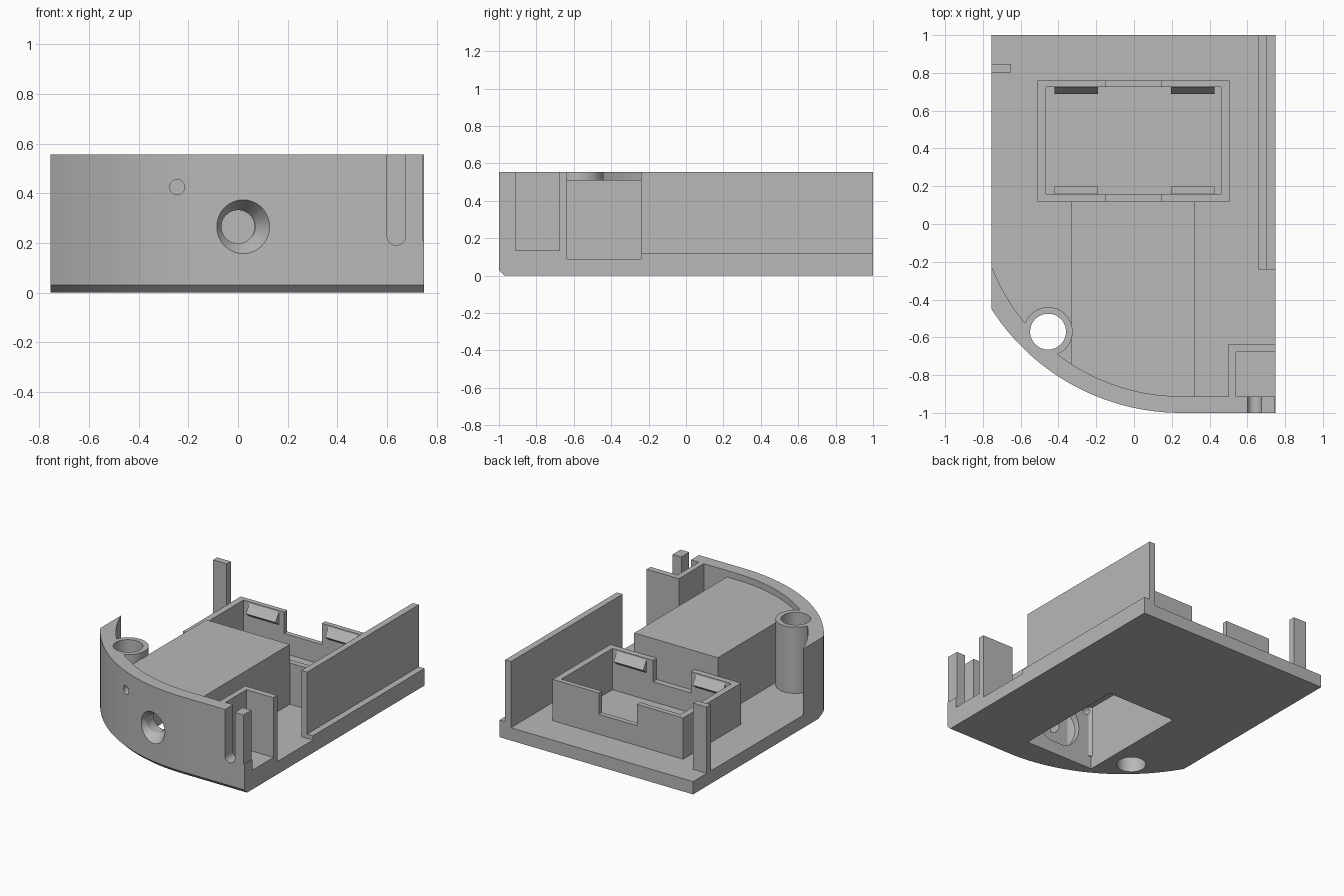
import bpy, bmesh, math
from mathutils import Matrix

cube = bpy.data.objects.get("Cube")
if cube:
    bpy.data.objects.remove(cube, do_unlink=True)

grey = bpy.data.materials.new("plain grey")
grey.use_nodes = True
grey.diffuse_color = (0.48, 0.48, 0.48, 1)
grey.node_tree.nodes["Principled BSDF"].inputs["Base Color"].default_value = (0.48, 0.48, 0.48, 1)

LEFT, RIGHT, FRONT, BACK = -0.755, 0.75, -1.0, 1.0
FLOOR, TOP = 0.09, 0.555
ARC_X = 0.25
helpers = []


def finish(name, bm):
    bmesh.ops.recalc_face_normals(bm, faces=bm.faces)
    mesh = bpy.data.meshes.new(name)
    bm.to_mesh(mesh)
    bm.free()
    mesh.materials.append(grey)
    obj = bpy.data.objects.new(name, mesh)
    bpy.context.collection.objects.link(obj)
    return obj


def loft(name, rings):
    """Skin a stack of equal-length rings and cap both ends."""
    bm = bmesh.new()
    loops = [[bm.verts.new(p) for p in ring] for ring in rings]
    n = len(loops[0])
    for a, b in zip(loops, loops[1:]):
        for i in range(n):
            j = (i + 1) % n
            bm.faces.new((a[i], a[j], b[j], b[i]))
    bm.faces.new(loops[0])
    bm.faces.new(loops[-1])
    return finish(name, bm)


def prism(name, outline, z0, z1):
    return loft(name, [[(x, y, z) for x, y in outline] for z in (z0, z1)])


def box(name, x0, x1, y0, y1, z0, z1):
    return prism(name, [(x0, y0), (x1, y0), (x1, y1), (x0, y1)], z0, z1)


def tube(name, centre, r_back, r_front, depth, along_y=True):
    """Cylinder or cone along y (or along z)."""
    bm = bmesh.new()
    turn = Matrix.Rotation(math.pi / 2, 4, 'X') if along_y else Matrix()
    bmesh.ops.create_cone(bm, cap_ends=True, segments=48, radius1=r_back, radius2=r_front,
                          depth=depth, matrix=Matrix.Translation(centre) @ turn)
    return finish(name, bm)


def helper(obj):
    obj.hide_render = True
    helpers.append(obj)
    return obj


def cut(obj, *cutters):
    for c in cutters:
        mod = obj.modifiers.new("cut", 'BOOLEAN')
        mod.operation, mod.solver, mod.object = 'DIFFERENCE', 'EXACT', c
    bpy.context.view_layer.update()
    done = obj.evaluated_get(bpy.context.evaluated_depsgraph_get())
    mesh = bpy.data.meshes.new_from_object(done)
    obj.modifiers.clear()
    obj.data = mesh


def arc(centre_y, radius, steps=40):
    """Points from the left side round to the straight front edge."""
    start = math.acos((LEFT - ARC_X) / radius)
    pts = []
    for i in range(steps + 1):
        a = start + (math.pi / 2 - start) * i / steps
        pts.append((ARC_X + radius * math.cos(a), centre_y - radius * math.sin(a)))
    return pts


OUT_Y, OUT_R = 0.193, 1.193
IN_Y, IN_R = 0.164, 1.076
INNER_FRONT = IN_Y - IN_R


def plate_outline(inset):
    return arc(OUT_Y, OUT_R - inset) + [(RIGHT, FRONT + inset), (RIGHT, BACK), (LEFT, BACK)]


# Cutters
cavity = helper(box("cavity_cutter", -0.29, 0.25, -0.78, 0.05, -0.1, 0.455))
screw = helper(tube("screw_cutter", (-0.455, -0.57, 0.3), 0.095, 0.095, 1, False))
bore = helper(tube("bore_cutter", (0, -0.85, 0.265), 0.067, 0.067, 0.4))
sink = helper(tube("countersink_cutter", (0.008, -0.96, 0.265), 0.062, 0.135, 0.12))
pocket = helper(tube("pocket_cutter", (0, -0.77, 0.265), 0.185, 0.185, 0.14))
pin = helper(tube("pin_hole_cutter", (-0.245, -0.85, 0.425), 0.03, 0.03, 0.5))
slot_profile = [(0.675, 0.7), (0.6, 0.7)]
for i in range(17):
    a = math.pi + math.pi * i / 16
    slot_profile.append((0.6375 + 0.0375 * math.cos(a), 0.228 + 0.0375 * math.sin(a)))
slot = helper(loft("slot_cutter", [[(x, y, z) for x, z in slot_profile] for y in (-1.1, -0.85)]))

# Base plate with chamfered front edge
base = loft("base_plate", [[(x, y, z) for x, y in plate_outline(inset)]
                           for inset, z in ((0.03, 0), (0, 0.03), (0, FLOOR))])
cut(base, cavity, screw)

# Curved front wall
wall_outline = arc(OUT_Y, OUT_R) + [(0.743, FRONT), (0.743, INNER_FRONT)] + arc(IN_Y, IN_R)[::-1]
wall = prism("front_wall", wall_outline, FLOOR, TOP)
cut(wall, screw, sink, bore, pin, slot)
box("front_corner_foot", 0.68, RIGHT, FRONT, INNER_FRONT, FLOOR, 0.21)

# Screw boss
boss = tube("screw_boss", (-0.455, -0.57, 0.32), 0.13, 0.13, 0.47, False)
cut(boss, screw)

# Hollow housing that follows the curved wall
xs = [-0.33 + 0.65 * i / 20 for i in range(21)]
front = [(x, IN_Y - math.sqrt(IN_R ** 2 - min(x - ARC_X, 0) ** 2) - 0.02) for x in xs]
housing = prism("housing", front + [(0.32, 0.118), (-0.33, 0.118)], 0.05, 0.51)
cut(housing, cavity, pocket, bore, pin, sink)

# Holder frame with notches in the front and back walls
frame = box("holder_frame", -0.51, 0.505, 0.118, 0.76, 0.05, 0.38)
cut(frame, helper(box("frame_inner_cutter", -0.465, 0.46, 0.16, 0.725, FLOOR, 0.6)),
    helper(box("frame_notch_cutter", -0.15, 0.145, 0.0, 0.9, 0.23, 0.6)))

# Snap clips inside the frame
for side, wall_y, inward in (("back", 0.725, -1), ("front", 0.16, 1)):
    for hand, x0 in (("right", -0.42), ("left", 0.195)):
        profile = [(wall_y, 0.37), (wall_y + 0.038 * inward, 0.31), (wall_y, 0.28)]
        loft(f"{side}_{hand}_clip", [[(x, y, z) for y, z in profile] for x in (x0, x0 + 0.23)])

# Side rail and wall
box("side_rail", 0.66, RIGHT, -0.24, BACK, FLOOR, 0.12)
box("side_wall", 0.66, 0.705, -0.24, BACK, 0.12, TOP)

# Corner pocket and rear post
box("pocket_floor", 0.5, RIGHT, INNER_FRONT, -0.635, FLOOR, 0.135)
prism("pocket_wall", [(0.5, INNER_FRONT), (0.54, INNER_FRONT), (0.54, -0.677), (RIGHT, -0.677),
                      (RIGHT, -0.635), (0.5, -0.635)], 0.135, TOP)
box("rear_post", LEFT, -0.65, 0.803, 0.848, FLOOR, TOP)

# Remove cutters and smooth the curved parts
for h in helpers:
    bpy.data.objects.remove(h, do_unlink=True)
bpy.context.view_layer.update()
bpy.ops.object.select_all(action='DESELECT')
for obj in (base, wall, boss, housing):
    obj.select_set(True)
bpy.context.view_layer.objects.active = wall
bpy.ops.object.shade_smooth_by_angle(angle=math.radians(25))
